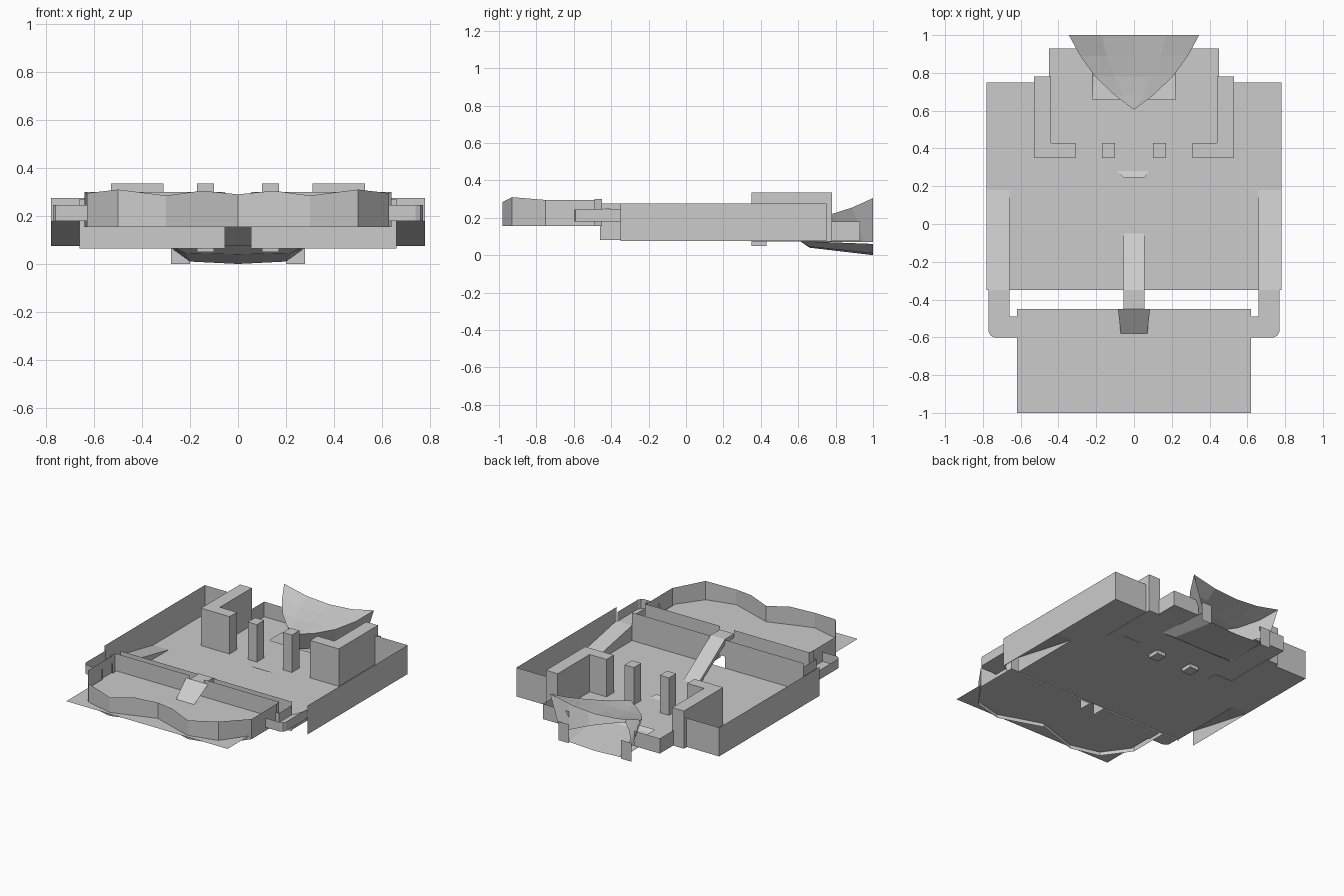
import bpy

if "Cube" in bpy.data.objects:
    bpy.data.objects.remove(bpy.data.objects["Cube"])

def mesh(name, verts, faces):
    me = bpy.data.meshes.new(name)
    me.from_pydata(verts, [], faces)
    ob = bpy.data.objects.new(name, me)
    bpy.context.collection.objects.link(ob)
    return ob

def quads(name, rows):
    """Loft a sheet through rows of points of equal length."""
    n = len(rows[0])
    faces = [(r*n+i, r*n+i+1, (r+1)*n+i+1, (r+1)*n+i)
             for r in range(len(rows)-1) for i in range(n-1)]
    return mesh(name, [p for r in rows for p in r], faces)

def wall(name, path, z0, tops):
    """Thin upright wall along a path; tops is one height or one per point."""
    if not isinstance(tops, (list, tuple)):
        tops = [tops]*len(path)
    return quads(name, [[(x, y, z0) for x, y in path],
                        [(x, y, t) for (x, y), t in zip(path, tops)]])

def plate(name, path, z):
    return mesh(name, [(x, y, z) for x, y in path], [tuple(range(len(path)))])

def prism(name, path, z0, z1):
    n = len(path)
    v = [(x, y, z) for z in (z0, z1) for x, y in path]
    f = [tuple(range(n-1, -1, -1)), tuple(range(n, 2*n))]
    f += [(i, (i+1) % n, n+(i+1) % n, n+i) for i in range(n)]
    return mesh(name, v, f)

def rect(x0, y0, x1, y1):
    return [(x0, y0), (x1, y0), (x1, y1), (x0, y1)]

FLOOR, TOP, DECK = 0.075, 0.275, 0.18
w = .055      # half width of the central path

# main floor, leaving openings for the side ramps and the rear passage
for name, r in (("main_floor_front", (-.66, -.35, .66, .18)),
                ("main_floor_middle", (-.78, .18, .78, .66)),
                ("main_floor_left", (-.78, .66, -.22, .75)),
                ("main_floor_right", (.22, .66, .78, .75)),
                ("rear_floor_left", (-.45, .75, -.22, .93)),
                ("rear_floor_right", (.22, .75, .45, .93))):
    plate(name, rect(*r), FLOOR)

# front deck with its scalloped parapet
plate("front_deck", rect(-.62, -1, .62, -.45), DECK)
half = [(.15, -.93, .305), (.3, -.98, .285), (.5, -.93, .31),
        (.63, -.75, .295), (.63, -.45, .295)]
para = [(-x, y, z) for x, y, z in reversed(half)] + [(0, -.88, .29)] + half
wall("deck_parapet", [p[:2] for p in para], .155, [p[2] for p in para])

# cross wall at the back of the deck, notched for the bridge
wall("cross_wall", [(-.64, -.49), (-.63, -.45), (-w, -.45)], .155, .30)
wall("cross_wall", [(.64, -.49), (.63, -.45), (w, -.45)], .155, .30)
wall("cross_wall_notch", [(-w, -.45), (w, -.45)], .155, TOP)
# courtyard front wall with a low opening
wall("courtyard_front_wall", [(-.66, -.35), (.66, -.35)], .155, .27)

for s in (-1, 1):
    side = "right" if s > 0 else "left"
    m = lambda pts: [(s*p[0],) + tuple(p[1:]) for p in pts]
    wall("courtyard_front_wall_"+side, m([(w, -.35), (.66, -.35)]), .065, .155)
    wall("tunnel_side_"+side, m([(w, -.46), (w, -.35)]), .08, .18)
    # outer courtyard walls
    wall("outer_wall_"+side, m([(.78, -.35), (.78, .75), (.45, .75)]), FLOOR, TOP)
    # lower walls of the rear extension
    wall("rear_wall_"+side, m([(.45, .75), (.45, .93), (.25, .93)]), FLOOR, .18)
    # side ramp up to the walkway, and its inner wall
    quads("side_ramp_"+side, [m([(.66, .18, FLOOR), (.78, .18, FLOOR)]),
                              m([(.66, -.35, .18), (.78, -.35, .18)])])
    mesh("ramp_inner_wall_"+side,
         m([(.66, .18, FLOOR), (.66, -.35, FLOOR), (.66, -.35, .18)]), [(0, 1, 2)])
    # raised walkway bending round to the deck
    outer = [(.77, -.35), (.77, -.57), (.76, -.59), (.74, -.6), (.62, -.6)]
    inner = [(.62, -.49), (.66, -.49), (.66, -.35)]
    plate("walkway_"+side, m(outer+inner), .18)
    wall("walkway_outer_wall_"+side, m(outer), .18, .245)
    wall("walkway_inner_wall_"+side, m(inner), .18, .245)
    # L-shaped block and pillar
    prism("corner_block_"+side,
          m([(.31, .35), (.53, .35), (.53, .78), (.44, .78), (.44, .43), (.31, .43)]),
          .073, .335)
    prism("pillar_"+side, m(rect(.10, .35, .17, .43)), .05, .335)
    # thin edges of the central ramp
    quads("central_ramp_edge_"+side,
          [m([(w, -.05, FLOOR), (w, -.35, TOP), (w, -.45, TOP)]),
           m([(w, -.09, FLOOR), (w, -.35, .24), (w, -.45, .25)])])

# central ramp, bridge over the gap, and short ramp down to the deck
quads("central_ramp", [[(-w, -.05, FLOOR), (w, -.05, FLOOR)],
                       [(-w, -.35, TOP), (w, -.35, TOP)],
                       [(-w, -.45, TOP), (w, -.45, TOP)]])
quads("deck_ramp", [[(-.085, -.45, TOP), (.085, -.45, TOP)],
                    [(-.07, -.58, DECK), (.07, -.58, DECK)]])
# low step on the courtyard floor
quads("floor_step", [[(-.09, .28, FLOOR+.001), (.08, .28, FLOOR+.001)],
                     [(-w, .245, .09), (w, .245, .09)]])

# rear passage: sloping floor and jambs
quads("passage_floor", [[(-.28, .61, FLOOR), (0, .61, FLOOR), (.28, .61, FLOOR)],
                        [(-.22, .66, .045), (0, .66, .04), (.22, .66, .045)],
                        [(-.2, 1, .01), (0, 1, 0), (.2, 1, .01)]])
for s in (-1, 1):
    quads("passage_side", [[(s*.28, .61, FLOOR), (s*.27, 1, .06)],
                           [(s*.22, .66, .045), (s*.2, 1, .01)]])
    quads("passage_jamb", [[(s*.2, 1, 0), (s*.28, 1, 0)],
                           [(s*.2, 1, .13), (s*.28, 1, .13)]])

# pointed canopy over the passage, with a tapering skirt beneath its rim
rows, rim, hem = [], [], []
for y, h, zc, ze in ((.605, 0, .20, .20), (.68, .10, .205, .20), (.78, .205, .215, .22),
                     (.89, .285, .235, .255), (1, .345, .255, .305)):
    rows.append([(h*t, y, zc+(ze-zc)*t*t) for t in (-1, -.5, 0, .5, 1)])
    rim.append((h, y, ze))
    hem.append((h*.78, min(1, y+.06), .07))
quads("passage_canopy", rows)
for s in (-1, 1):
    quads("canopy_skirt", [[(s*x, y, z) for x, y, z in line] for line in (rim, hem)])
